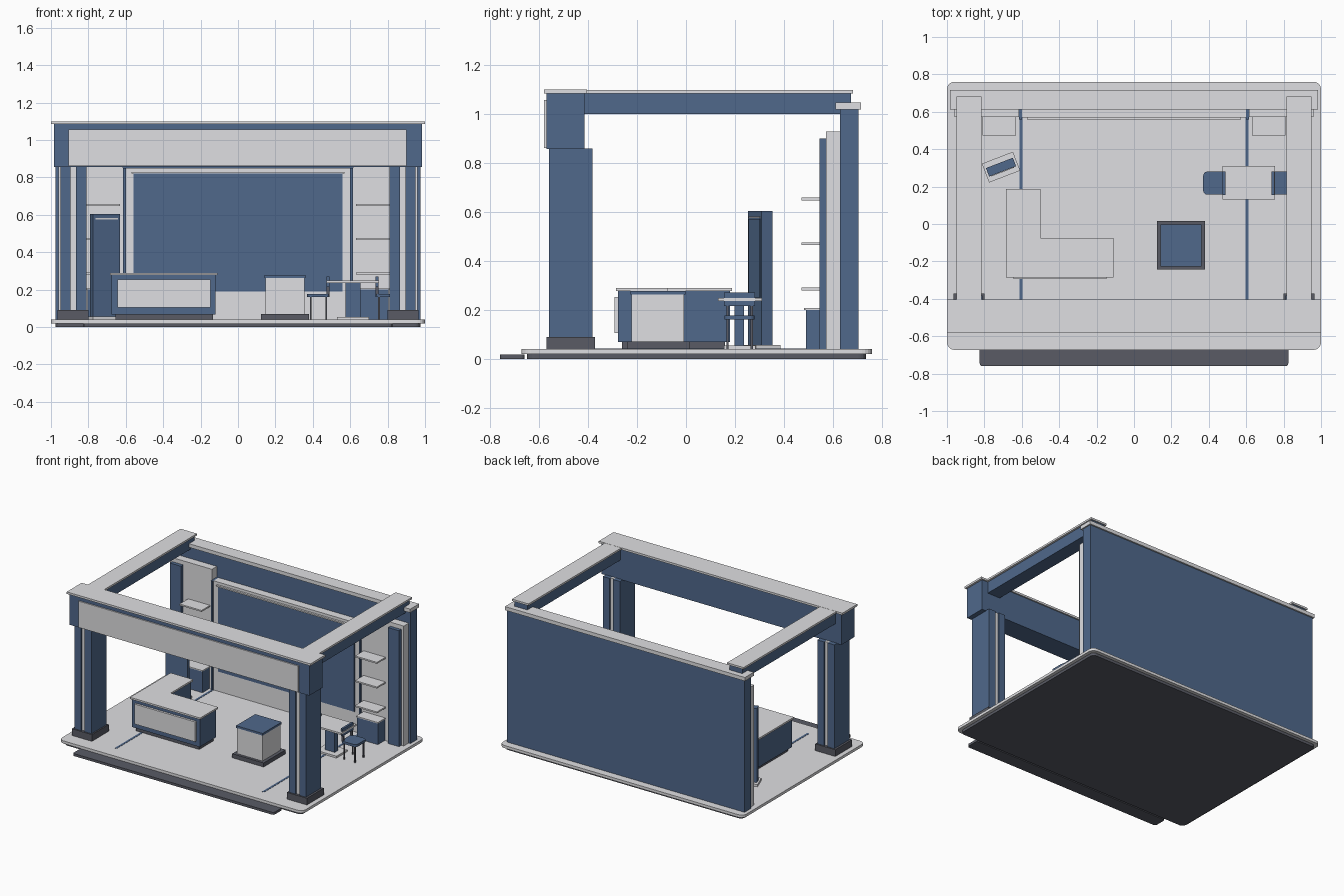
import bpy
import bmesh
from math import radians
from mathutils import Matrix

if "Cube" in bpy.data.objects:
    bpy.data.objects.remove(bpy.data.objects["Cube"])


def material(name, colour):
    mat = bpy.data.materials.new(name)
    mat.use_nodes = True
    mat.diffuse_color = (*colour, 1)
    mat.node_tree.nodes["Principled BSDF"].inputs["Base Color"].default_value = (*colour, 1)
    return mat


LIGHT = material("light grey", (0.74, 0.74, 0.76))
NAVY = material("slate navy", (0.08, 0.14, 0.26))
DARK = material("charcoal", (0.1, 0.105, 0.13))


def box(name, mat, x, y, z, corner=0, turn=0):
    """Box from (min, max) ranges; corner rounds the upright edges, turn spins it about z."""
    size = [r[1] - r[0] for r in (x, y, z)]
    mid = [(r[0] + r[1]) / 2 for r in (x, y, z)]
    bm = bmesh.new()
    bmesh.ops.create_cube(bm, size=1, matrix=Matrix.Diagonal((*size, 1)))
    if corner:
        upright = [e for e in bm.edges
                   if abs(e.verts[0].co.z - e.verts[1].co.z) > size[2] / 2]
        bmesh.ops.bevel(bm, geom=upright, offset=corner, segments=5,
                        affect='EDGES', profile=0.5)
    mesh = bpy.data.meshes.new(name)
    bm.to_mesh(mesh)
    bm.free()
    mesh.materials.append(mat)
    obj = bpy.data.objects.new(name, mesh)
    obj.location = mid
    obj.rotation_euler.z = radians(turn)
    bpy.context.collection.objects.link(obj)
    return obj


def pair(name, mat, x, y, z, **kw):
    """The same box on the left (+x) and mirrored on the right (-x)."""
    box("left_" + name, mat, x, y, z, **kw)
    box("right_" + name, mat, (-x[1], -x[0]), y, z, **kw)


FLOOR = 0.04

# Platform, step and floor stripes
box("platform_base", DARK, (-.975, .975), (-.65, .735), (0, .02), corner=.03)
box("platform_floor", LIGHT, (-1, 1), (-.673, .76), (.02, FLOOR), corner=.04)
box("front_step", DARK, (-.825, .825), (-.76, -.66), (0, .018), corner=.015)
pair("floor_stripe", NAVY, (.597, .613), (-.57, .57), (FLOOR, .0415))

# Back wall with cap
box("back_wall", NAVY, (-.975, .975), (.63, .705), (FLOOR, 1.02))
box("back_wall_cap", LIGHT, (-.985, .985), (.612, .716), (1.02, 1.047))

# Framed screen
box("screen_frame", LIGHT, (-.6, .6), (.57, .63), (FLOOR, .85))
box("screen", NAVY, (-.56, .56), (.563, .57), (.19, .82))
box("screen_top_lip", LIGHT, (-.57, .57), (.555, .57), (.82, .83))
pair("screen_edge", NAVY, (.6, .615), (.56, .63), (FLOOR, .85))

# Side display panels, shelves and cabinets
pair("display_panel", LIGHT, (.615, .96), (.572, .63), (FLOOR, .93))
pair("display_strip", NAVY, (.85, .94), (.545, .572), (FLOOR, .9))
for i, z in enumerate((.28, .465, .648)):
    pair(f"shelf_{i + 1}", LIGHT, (.63, .81), (.472, .572), (z, z + .011))
pair("cabinet", NAVY, (.635, .805), (.49, .572), (FLOOR, .2))
pair("cabinet_top", LIGHT, (.63, .81), (.483, .572), (.2, .208))

# Front columns: two slabs around a recessed light core
pair("column_base", DARK, (.8, .965), (-.57, -.372), (FLOOR, .09))
pair("column_inner_slab", NAVY, (.81, .866), (-.56, -.382), (.09, .86))
pair("column_core", LIGHT, (.866, .895), (-.55, -.392), (.09, .86))
pair("column_outer_slab", NAVY, (.895, .95), (-.56, -.382), (.09, .86))

# Front beam with light fascia and cap
box("front_beam", NAVY, (-.985, .985), (-.571, -.415), (.857, 1.085))
box("front_fascia", LIGHT, (-.905, .9), (-.58, -.571), (.862, 1.057))
box("front_beam_cap", LIGHT, (-1, 1), (-.58, -.405), (1.085, 1.1))

# Side beams
pair("side_beam", NAVY, (.83, .935), (-.415, .675), (1, 1.085))
pair("side_beam_cap", LIGHT, (.815, .95), (-.405, .683), (1.085, 1.099))

# Reception counter, L-shaped
box("counter_plinth", DARK, (-.655, -.135), (-.262, -.095), (FLOOR, .07))
box("counter_wing_plinth", DARK, (-.655, -.53), (-.095, .16), (FLOOR, .07))
box("counter_body", NAVY, (-.675, -.12), (-.277, -.085), (.068, .277))
box("counter_wing", NAVY, (-.675, -.51), (-.085, .18), (.068, .277))
box("counter_front_panel", LIGHT, (-.645, -.147), (-.293, -.277), (.105, .253))
box("counter_top", LIGHT, (-.685, -.11), (-.287, -.075), (.277, .29))
box("counter_wing_top", LIGHT, (-.685, -.5), (-.075, .188), (.277, .29))

# Display pedestal
box("pedestal_base", DARK, (.122, .38), (-.242, .015), (FLOOR, .07))
box("pedestal_body", LIGHT, (.148, .356), (-.222, -.008), (.07, .262))
box("pedestal_top", NAVY, (.143, .361), (-.227, -.003), (.262, .278))

# Angled information totem
box("totem_base", LIGHT, (-.8, -.622), (.25, .358), (FLOOR, .057), turn=21)
box("totem_body", NAVY, (-.788, -.634), (.28, .328), (.057, .605), turn=21)
spin = Matrix.Rotation(radians(21), 4, 'Z')
for name, mat, z in (("totem_screen", NAVY, (.25, .572)), ("totem_header", LIGHT, (.575, .582))):
    plate = box(name, mat, (-.775, -.647), (.276, .28), z, turn=21)
    offset = spin @ Matrix.Translation((0, -.026, 0))
    plate.location.x = -.711 + offset.translation.x
    plate.location.y = .304 + offset.translation.y

# Meeting table
box("table_foot", LIGHT, (.53, .7), (.155, .285), (FLOOR, .054))
box("table_leg", NAVY, (.575, .655), (.198, .238), (.054, .236))
box("table_top", LIGHT, (.473, .755), (.13, .31), (.236, .249))


def chair(name, x_open, x_back):
    """Chair whose backrest stands at x_back."""
    d = 1 if x_back > x_open else -1
    xs = sorted((x_open, x_back))
    box(name + "_seat", NAVY, xs, (.157, .28), (.16, .178), corner=.022)
    back = sorted((x_back, x_back - d * .016))
    box(name + "_backrest", NAVY, back, (.155, .282), (.215, .27))
    for i, y in enumerate((.165, .264)):
        box(f"{name}_back_post_{i + 1}", DARK, back, (y, y + .009), (.17, .225))
        for j, x in enumerate((xs[0] + .014, xs[1] - .023)):
            box(f"{name}_leg_{i + 1}_{j + 1}", DARK, (x, x + .009), (y, y + .009),
                (FLOOR, .162))


chair("inner_chair", .37, .49)
chair("outer_chair", .86, .735)
